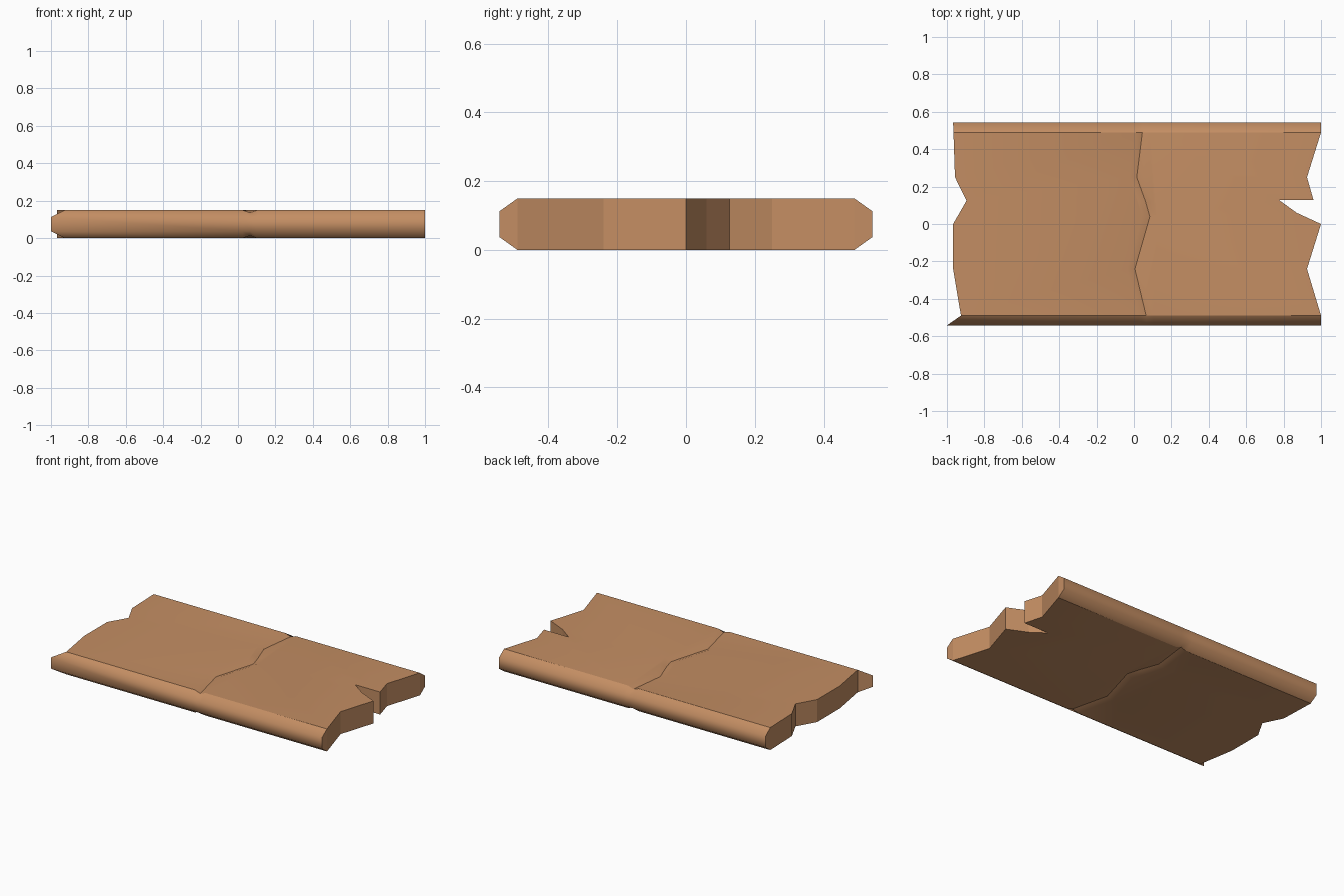
import bpy, bmesh

if "Cube" in bpy.data.objects:
    bpy.data.objects.remove(bpy.data.objects["Cube"])

H, CH = 0.15, 0.037            # plank thickness, height of the edge chamfer
Y_CAP, Y_RIM = 0.49, 0.542     # flat face half width, full half width
W, D = 0.04, 0.014             # crack half width and depth

# jagged ends and crack line, (x, y) from back to front
left = [(-0.965, Y_CAP), (-0.957, 0.25), (-0.895, 0.125), (-0.967, 0),
        (-0.967, -0.24), (-0.925, -Y_CAP)]
right = [(1, Y_CAP), (0.925, 0.25), (0.96, 0.127), (0.777, 0.127),
         (0.87, 0.06), (1, 0), (0.925, -0.24), (1, -Y_CAP)]
crack = [(0.045, Y_CAP), (0.015, 0.25), (0.062, 0.12), (0.085, 0.04),
         (0.005, -0.24), (0.065, -Y_CAP)]
rim_left = {1: -0.967, -1: -1.0}

bm = bmesh.new()
cache = {}


def vert(x, y, z):
    key = (round(x, 4), round(y, 4), round(z, 4))
    if key not in cache:
        cache[key] = bm.verts.new(key)
    return cache[key]


def face(points, group):
    f = bm.faces.new([vert(*p) for p in points])
    f.material_index = 0
    f.smooth = True
    groups[f] = group


groups = {}

# top and bottom faces, each with a V-shaped crack
for z, dz in ((H, -D), (0, D)):
    a = [(x - W, y, z) for x, y in crack]
    m = [(x, y, z + dz) for x, y in crack]
    b = [(x + W, y, z) for x, y in crack]
    face([(x, y, z) for x, y in left] + a[::-1], "cap")
    face([(x, y, z) for x, y in right] + b[::-1], "cap")
    for i in range(len(crack) - 1):
        face([a[i], m[i], m[i + 1], a[i + 1]], "crack_left")
        face([m[i], b[i], b[i + 1], m[i + 1]], "crack_right")

# chamfered long edges
for s in (1, -1):
    i = 0 if s == 1 else -1
    cx = crack[i][0]
    rows = []
    for y, z, dent in ((Y_CAP, H, -D), (Y_RIM, H - CH, 0),
                       (Y_RIM, CH, 0), (Y_CAP, 0, D)):
        xl = left[i][0] if y == Y_CAP else rim_left[s]
        rows.append([(xl, s * y, z), (cx - W, s * y, z), (cx, s * y, z + dent),
                     (cx + W, s * y, z), (1, s * y, z)])
    for r, q in zip(rows, rows[1:]):
        for k in range(4):
            face([r[k], r[k + 1], q[k + 1], q[k]], "rim")
    face([r[0] for r in rows], "end")
    face([r[-1] for r in rows], "end")

# broken end walls
for line in (left, right):
    for p, q in zip(line, line[1:]):
        face([(*p, 0), (*q, 0), (*q, H), (*p, H)], "end")

bmesh.ops.recalc_face_normals(bm, faces=bm.faces[:])

# smooth only around the long edges and along the crack's outer slopes
soft = [{"rim"}, {"cap", "crack_left"}, {"cap", "crack_right"},
        {"crack_left"}, {"crack_right"}]
for e in bm.edges:
    e.smooth = {groups[f] for f in e.link_faces} in soft

mesh = bpy.data.meshes.new("plank")
bm.to_mesh(mesh)
bm.free()
plank = bpy.data.objects.new("broken_plank", mesh)
bpy.context.collection.objects.link(plank)

wood = bpy.data.materials.new("light_brown_wood")
wood.diffuse_color = (0.55, 0.27, 0.125, 1)
wood.use_nodes = True
wood.node_tree.nodes["Principled BSDF"].inputs["Base Color"].default_value = wood.diffuse_color
mesh.materials.append(wood)
